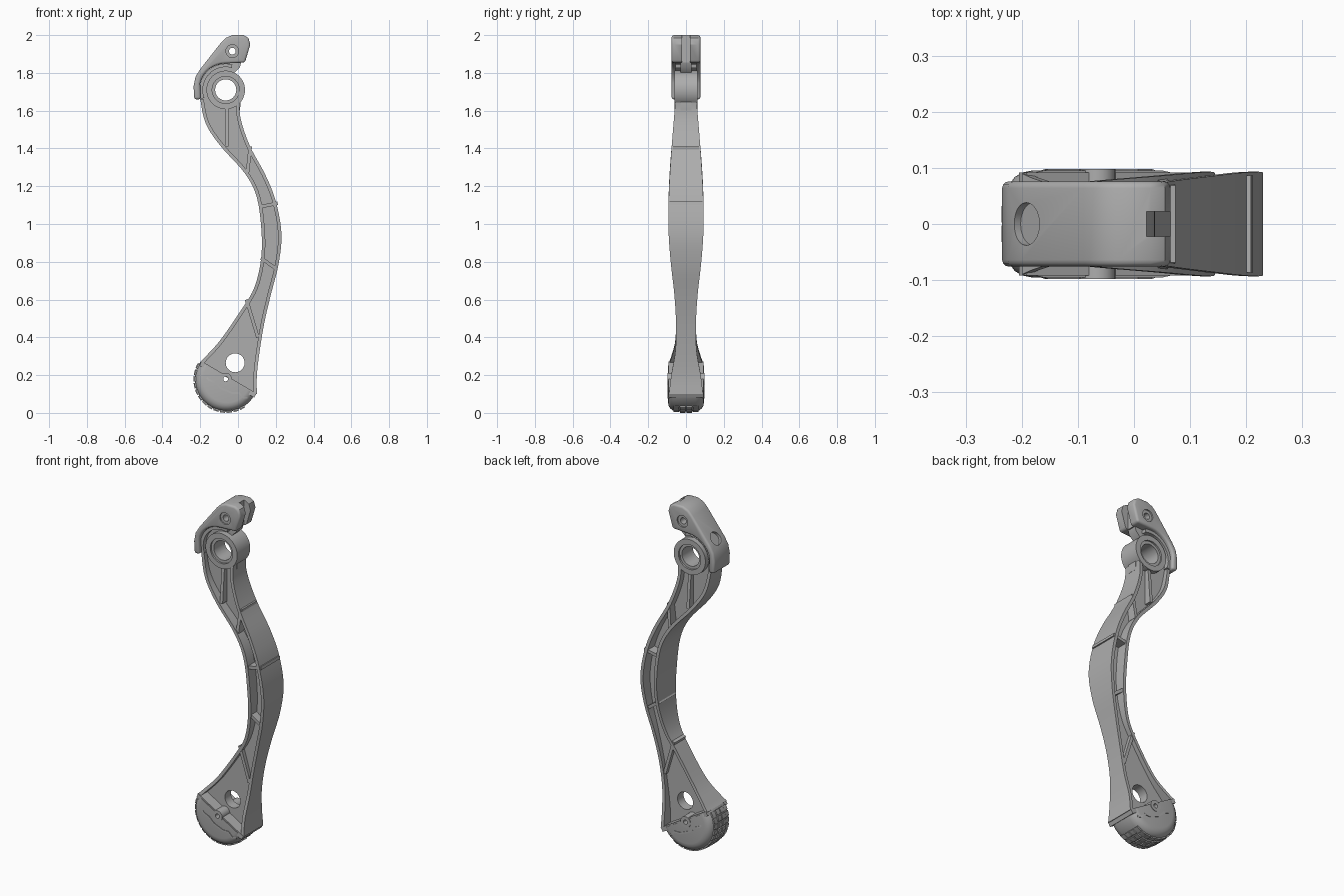
import bpy, bmesh
from math import cos, sin, radians, pi
from mathutils import Vector

cube = bpy.data.objects.get("Cube")
if cube:
    bpy.data.objects.remove(cube, do_unlink=True)

grey = bpy.data.materials.new("plain_grey")
grey.use_nodes = True
grey.diffuse_color = (0.42, 0.42, 0.42, 1)
grey.node_tree.nodes["Principled BSDF"].inputs["Base Color"].default_value = grey.diffuse_color


def loft(name, rings, bevel=0):
    """Solid skinned through equal-length rings of points, capped at both ends."""
    bm = bmesh.new()
    rows = [[bm.verts.new(p) for p in ring] for ring in rings]
    count = len(rows[0])
    for a, b in zip(rows, rows[1:]):
        for i in range(count):
            j = (i + 1) % count
            bm.faces.new((a[i], a[j], b[j], b[i]))
    bm.faces.new(rows[0])
    bm.faces.new(rows[-1])
    bmesh.ops.recalc_face_normals(bm, faces=bm.faces)
    mesh = bpy.data.meshes.new(name)
    bm.to_mesh(mesh)
    bm.free()
    mesh.materials.append(grey)
    obj = bpy.data.objects.new(name, mesh)
    bpy.context.collection.objects.link(obj)
    if bevel:
        mod = obj.modifiers.new("rounding", 'BEVEL')
        mod.width, mod.segments = bevel, 3
        mod.angle_limit = radians(50)
    return obj


def prism(name, outline, half, bevel=0):
    return loft(name, [[(x, y, z) for x, z in outline] for y in (-half, half)], bevel)


def strip(name, edge_a, edge_b, halves):
    """Band between two x-z edges, with a half depth at every station."""
    return loft(name, [[(a[0], -h, a[1]), (b[0], -h, b[1]), (b[0], h, b[1]), (a[0], h, a[1])]
                       for a, b, h in zip(edge_a, edge_b, halves)])


def path_strip(name, path, thick, halves):
    """Band of even thickness that follows an x-z path."""
    pts = [Vector(p) for p in path]
    sides = []
    for i, p in enumerate(pts):
        d = (pts[min(i + 1, len(pts) - 1)] - pts[max(i - 1, 0)]).normalized()
        sides.append(Vector((-d.y, d.x)) * thick / 2)
    return strip(name, [p - s for p, s in zip(pts, sides)],
                 [p + s for p, s in zip(pts, sides)], halves)


def arc(cx, cz, r, start, end, n):
    angles = [radians(start + (end - start) * i / n) for i in range(n + 1)]
    return [(cx + r * cos(t), cz + r * sin(t)) for t in angles]


def disc(name, cx, cz, r, half, n=40):
    return prism(name, arc(cx, cz, r, 0, 360, n)[:-1], half)


def cut(targets, cutter):
    """Subtract the cutter from every target, then discard it."""
    cutter.hide_render = True
    for obj in targets:
        mod = obj.modifiers.new("cut", 'BOOLEAN')
        mod.operation, mod.solver, mod.object = 'DIFFERENCE', 'EXACT', cutter
        bpy.context.view_layer.objects.active = obj
        for m in list(obj.modifiers):
            bpy.ops.object.modifier_apply(modifier=m.name)
    bpy.data.objects.remove(cutter, do_unlink=True)


def recess(target, cx, cz, r, half, depth):
    for side in (-1, 1):
        c = disc("recess_cutter", cx, cz, r, depth)
        c.location.y = side * half
        bpy.context.view_layer.update()
        cut([target], c)


# Arm stations: left edge x z, right edge x z, half depth
stations = [
    (-.2, 1.66, .02, 1.7, .052), (-.17, 1.53, .01, 1.58, .062), (-.09, 1.41, .06, 1.42, .075),
    (.035, 1.27, .145, 1.26, .086), (.1, 1.14, .2, 1.12, .092), (.125, .95, .23, .95, .092),
    (.12, .8, .215, .79, .08), (.085, .66, .175, .63, .062), (.02, .55, .14, .48, .053),
    (-.09, .39, .115, .33, .056), (-.17, .3, .1, .2, .078), (-.2, .27, .1, .1, .09)]


def smooth(rows, steps=5):
    """Catmull-Rom resampling of the station rows."""
    rows = [Vector(r) for r in rows]
    out = []
    for i in range(len(rows) - 1):
        a, b = rows[max(i - 1, 0)], rows[i]
        c, d = rows[i + 1], rows[min(i + 2, len(rows) - 1)]
        for k in range(steps):
            t = k / steps
            out.append((b * 2 + (c - a) * t + (a * 2 - b * 5 + c * 4 - d) * t ** 2
                        + (b * 3 - a - c * 3 + d) * t ** 3) / 2)
    return out + [rows[-1]]


rows = smooth(stations)
left = [Vector((r[0], r[1])) for r in rows]
right = [Vector((r[2], r[3])) for r in rows]
halves = [r[4] for r in rows]


def inset(edge, sign, thick=.018):
    """Edge moved sideways into the arm."""
    out = []
    for i, p in enumerate(edge):
        d = (edge[min(i + 1, len(edge) - 1)] - edge[max(i - 1, 0)]).normalized()
        out.append(p + Vector((-d.y, d.x)) * thick * sign)
    return out


def depth_at(z):
    return min(rows, key=lambda r: abs((r[1] + r[3]) / 2 - z))[4]


# Arm: two flanges, a thin web and the cross ribs
strip("left_flange", left, inset(left, 1), halves)
strip("right_flange", right, inset(right, -1), halves)
web = strip("arm_web", inset(left, 1, .005), inset(right, -1, .005), [.028] * len(rows))
ribs = [((-.06, 1.62), (-.06, 1.41)), ((.065, 1.41), (.05, 1.27)), ((.112, 1.09), (.21, 1.11)),
        ((.122, .82), (.205, .76)), ((.045, .6), (.105, .4))]
for a, b in ribs:
    path_strip("cross_rib", [a, b], .018, [depth_at(p[1]) - .006 for p in (a, b)])

# Pivot head: neck plate, curved rim and bored ring
PX, PZ = -.065, 1.71
neck = prism("neck_plate", [(-.2, 1.66), (-.19, 1.75), (-.1, 1.85), (.02, 1.87), (.01, 1.83), (-.02, 1.8),
                            (0, 1.77), (.02, 1.7), (.01, 1.6), (-.12, 1.6)], .028)
path_strip("neck_rim", arc(PX, PZ, .13, 200, 75, 14), .018, [.055] * 15)
ring = disc("pivot_ring", PX, PZ, .102, .06, 48)
cut([web, neck, ring], disc("bore_cutter", PX, PZ, .056, 1))
recess(ring, PX, PZ, .072, .06, .01)

# Hood over the head, with a forked tip
hood = prism("hood", [(-.232, 1.66), (-.235, 1.73), (-.225, 1.78), (-.2, 1.82), (-.09, 1.96), (-.065, 1.985),
                      (-.03, 2), (.03, 2), (.055, 1.985), (.065, 1.95), (.037, 1.855), (-.02, 1.852),
                      *arc(PX, PZ, .14, 90, 165, 8), (-.197, 1.66)], .076, .012)
cut([hood], loft("slot_cutter", [[(x, y, z) for x, y in ((.022, -.022), (.2, -.022), (.2, .022), (.022, .022))]
                                 for z in (1.7, 2.2)]))
cut([hood], disc("pin_cutter", -.03, 1.915, .018, 1, 24))
recess(hood, -.03, 1.915, .034, .076, .008)
dimple = disc("dimple_cutter", 0, 0, .038, .016)
dimple.rotation_euler = Vector((-.8, 0, .6)).to_track_quat('Y', 'Z').to_euler()
dimple.location = (-.192, 0, 1.83)
bpy.context.view_layer.update()
cut([hood], dimple)

# Foot: half disc with rounded flanks
FX, FZ, FR = -.06, .176, .168
outline = arc(FX, FZ, FR, 146, 333, 36)
mid = (Vector(outline[0]) + Vector(outline[-1])) / 2
flank = [(.095, .74), (.092, .83), (.084, .91), (.07, .97), (.05, 1)]
layers = [(-y, s) for y, s in flank] + [(y, s) for y, s in reversed(flank)]
foot = loft("foot", [[(mid.x + (x - mid.x) * s, y, mid.y + (z - mid.y) * s) for x, z in outline]
                     for y, s in layers])
bar = path_strip("foot_bar", [(-.198, .262), (.092, .092)], .026, [.092, .092])
path_strip("foot_step", [(-.18, .205), (-.155, .175), (-.12, .16), (-.09, .13), (-.03, .105),
                         (.005, .105), (.03, .08), (.05, .08)], .01, [.09] + [.098] * 6 + [.09])
boss = disc("foot_boss", -.065, .18, .032, .098, 24)
cut([foot, bar, boss], disc("screw_cutter", -.065, .18, .013, 1, 16))
cut([web], disc("web_hole_cutter", -.015, .265, .05, 1))

# Tread blocks in four columns around the sole
for k in range(13):
    start = 150 + k * 12
    inner, outer = (arc(FX, FZ, r, start, start + 9.5, 3) for r in (FR - .02, FR + .008))
    for y, lift in ((-.052, -.004), (-.0175, 0), (.0175, 0), (.052, -.004)):
        block = prism("tread_block", inner + arc(FX, FZ, FR + .008 + lift, start + 9.5, start, 3), .0145)
        block.location.y = y

# Smooth shading with sharp edges kept
bpy.ops.object.select_all(action='DESELECT')
for obj in bpy.context.scene.objects:
    if obj.type == 'MESH':
        obj.select_set(True)
        bpy.context.view_layer.objects.active = obj
bpy.ops.object.shade_smooth_by_angle(angle=radians(32))
